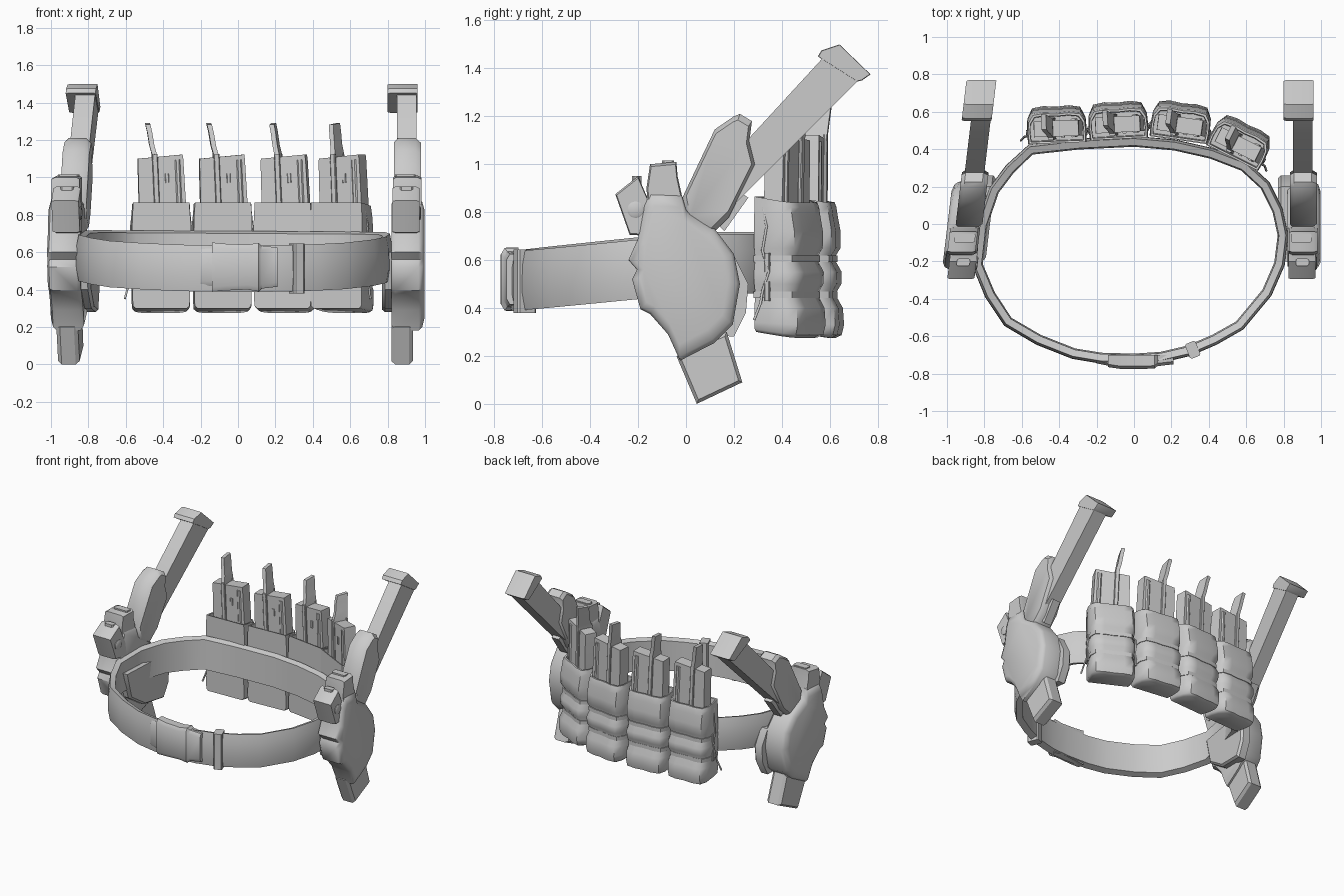
import bpy, bmesh, math
from mathutils import Vector, Matrix

if "Cube" in bpy.data.objects:
    bpy.data.objects.remove(bpy.data.objects["Cube"])


def loft(name, rings, mat=None, closed=False, angle=35):
    """Skin a list of equal-length point rings; cap the ends unless closed."""
    bm = bmesh.new()
    vs = [[bm.verts.new(p) for p in r] for r in rings]
    n = len(rings[0])
    for i in range(len(vs) if closed else len(vs) - 1):
        a, b = vs[i], vs[(i + 1) % len(vs)]
        for j in range(n):
            bm.faces.new((a[j], a[(j + 1) % n], b[(j + 1) % n], b[j]))
    if not closed:
        bm.faces.new(vs[0])
        bm.faces.new(vs[-1])
    if mat is not None:
        bm.transform(mat)
    bmesh.ops.recalc_face_normals(bm, faces=bm.faces[:])
    me = bpy.data.meshes.new(name)
    bm.to_mesh(me)
    bm.free()
    ob = bpy.data.objects.new(name, me)
    bpy.context.collection.objects.link(ob)
    bpy.ops.object.select_all(action='DESELECT')
    ob.select_set(True)
    bpy.context.view_layer.objects.active = ob
    bpy.ops.object.shade_smooth_by_angle(angle=math.radians(angle))
    return ob


def slab(name, prof, layers, mat=None, angle=35):
    """Side profile (y, z) stacked along x; layers are (x, scale about the middle)."""
    cy = sum(p[0] for p in prof) / len(prof)
    cz = sum(p[1] for p in prof) / len(prof)
    rings = [[(x, cy + (y - cy) * s, cz + (z - cz) * s) for y, z in prof] for x, s in layers]
    return loft(name, rings, mat, angle=angle)


def box(name, lo, hi, mat=None, c=0.008):
    """Box with chamfered vertical edges."""
    (x0, y0, z0), (x1, y1, z1) = lo, hi
    def ring(z):
        return [(x0 + c, y0, z), (x1 - c, y0, z), (x1, y0 + c, z), (x1, y1 - c, z),
                (x1 - c, y1, z), (x0 + c, y1, z), (x0, y1 - c, z), (x0, y0 + c, z)]
    return loft(name, [ring(z0), ring(z1)], mat, angle=20)


def cord(name, paths, r, mat):
    cu = bpy.data.curves.new(name, 'CURVE')
    cu.dimensions = '3D'
    cu.bevel_depth = r
    cu.bevel_resolution = 1
    for pts in paths:
        sp = cu.splines.new('POLY')
        sp.points.add(len(pts) - 1)
        for p, q in zip(sp.points, pts):
            p.co = (*q, 1)
    ob = bpy.data.objects.new(name, cu)
    bpy.context.collection.objects.link(ob)
    ob.matrix_world = mat


# Belt: low-poly ring, rising from the buckle to the hips
path = [(0, -.745), (-.18, -.74), (-.33, -.715), (-.52, -.64), (-.69, -.54), (-.79, -.39),
        (-.86, -.22), (-.835, 0), (-.77, .19), (-.68, .31), (-.56, .42), (-.3, .45), (0, .465),
        (.22, .445), (.42, .4), (.6, .33), (.72, .22), (.79, .08), (.82, -.06), (.8, -.22),
        (.73, -.38), (.58, -.56), (.44, -.64), (.3, -.7), (.15, -.735)]
rings = []
for i, (x, y) in enumerate(path):
    a, b = Vector(path[i - 1]), Vector(path[(i + 1) % len(path)])
    t = (b - a).normalized()
    nx, ny = -t.y, t.x
    if nx * x + ny * (y + .15) < 0:
        nx, ny = -nx, -ny
    zc = min(.513 + .1 * (y + .74), .59) - .006 * x
    rings.append([(x + nx * o, y + ny * o, zc + h) for o, h in
                  [(-.052, -.11), (-.045, .11), (-.008, .123), (.004, .06), (.006, -.05), (-.008, -.125)]])
loft("belt", rings, closed=True, angle=50)

# Buckle and strap keeper
rings = []
for x, y, h in [(-.2, -.745, .1), (-.14, -.757, .1), (-.139, -.765, .132), (-.07, -.775, .125),
                (.05, -.775, .12), (.11, -.772, .13), (.125, -.76, .115), (.21, -.75, .105)]:
    z = .52
    rings.append([(x, -.7, z - h), (x, y + .015, z - h), (x, y, z - h + .025),
                  (x, y, z + h - .025), (x, y + .015, z + h), (x, -.7, z + h)])
loft("buckle", rings)
rot = Matrix.Translation((.315, -.675, .515)) @ Matrix.Rotation(math.radians(22), 4, 'Z')
box("strap_keeper", (-.03, -.04, -.135), (.03, .045, .13), rot)

# Holstered sidearms: one on each hip, holster mirrored, gun repeated the same way round
shell = [(-.175, .83), (-.15, .885), (-.02, .88), (.0, .81), (.12, .73), (.2, .625), (.225, .5),
         (.195, .33), (.12, .255), (-.025, .18), (-.075, .29), (-.15, .375), (-.19, .395),
         (-.225, .52), (-.205, .56), (-.24, .6), (-.2, .69)]
hood = [(-.15, 1.0), (-.04, 1.01), (-.035, .95), (.02, .7), (-.15, .7), (-.165, .9)]
slide = [(-.295, .875), (-.2, .95), (-.135, .8), (-.12, .7), (-.235, .705)]
muzzle = [(-.04, .2), (.045, .0), (.235, .09), (.17, .3)]
grip = [(-.02, .85), (.07, 1.04), (.12, 1.145), (.2, 1.2), (.225, 1.21), (.275, 1.18), (.265, 1.1),
        (.29, 1.0), (.18, .78), (.1, .7), (0, .75)]
stick = [(.2, 1.04), (.6, 1.475), (.73, 1.36), (.1, .73)]
cap = [(.55, 1.45), (.565, 1.475), (.64, 1.5), (.77, 1.375), (.735, 1.35), (.715, 1.345)]
hanger = [(-.2, .6), (.2, .62), (.26, .5), (.25, .38), (.2, .28), (.0, .3), (-.15, .4)]
right = Matrix.Translation((.9, 0, 0))
left_gun = Matrix(((1, .12, 0, -.888), (0, 1, 0, 0), (0, 0, 1, 0), (0, 0, 0, 1)))
left_shell = Matrix(((-1, .12, 0, -.9), (0, 1, 0, 0), (0, 0, 1, 0), (0, 0, 0, 1)))
for side, m, g in (("right", right, right), ("left", left_shell, left_gun)):
    slab(side + "_holster_shell", shell, [(-.08, .92), (-.06, 1), (.065, 1), (.085, .95), (.097, .82)], m, 40)
    slab(side + "_holster_hood", hood, [(-.07, .92), (-.055, 1), (.06, 1), (.08, .92)], m)
    slab(side + "_pistol_slide", slide, [(-.075, .94), (-.06, 1), (.055, 1), (.07, .94)], g)
    slab(side + "_muzzle", muzzle, [(-.08, .88), (-.06, 1), (.015, 1), (.035, .88)], g, 20)
    slab(side + "_grip", grip, [(-.065, .9), (-.045, 1), (.05, 1), (.078, .88)], g, 40)
    slab(side + "_long_magazine", stick, [(-.05, 1), (.055, 1)], g)
    slab(side + "_magazine_cap", cap, [(-.1, .95), (-.085, 1), (.05, 1), (.06, .97)], g)
    slab(side + "_belt_hanger", hanger, [(-.13, .92), (-.115, 1), (-.06, 1)], m)
    disc = [(-.21 + .035 * math.cos(k * math.pi / 6), .81 + .035 * math.sin(k * math.pi / 6)) for k in range(12)]
    slab(side + "_slide_pin", disc, [(.04, 1), (.074, 1), (.078, .8)], g)
    box(side + "_rear_sight", (-.035, -.225, .88), (.035, -.185, .95), g)
    box(side + "_holster_clip", (-.06, -.1, .98), (.05, -.05, 1.015), m)
    slab(side + "_trigger_guard", [(.1, .78), (.2, .9), (.26, .86), (.16, .72)], [(-.03, 1), (.03, 1)], g)


# Pouches: puffed body, two straps, magazine with pull tab
def pouch_ring(z, w, d, y0=0.0, drop=0.0):
    """Rounded on the outer side, flat against the belt; drop shifts the outer edge in height."""
    pts = [(-w, 0), (w, 0), (w + .004, .35), (w, .7), (w * .84, .95), (w * .45, 1), (0, .97),
           (-w * .45, 1), (-w * .84, .95), (-w, .7), (-w - .004, .35)]
    return [(x, y0 + d * k, z + drop * k) for x, k in pts]


def pouch(i, x, y, deg):
    m = Matrix.Translation((x, y, 0)) @ Matrix.Rotation(math.radians(deg), 4, 'Z')
    n = "pouch_%d_" % i
    rows = [(.3, .137, .165, 0, -.025), (.312, .15, .19, 0, -.025), (.34, .153, .2, 0, -.01), (.4, .153, .195),
            (.445, .147, .17), (.465, .147, .168), (.5, .155, .188), (.55, .156, .19), (.595, .148, .165),
            (.615, .148, .163), (.65, .155, .185), (.72, .156, .185), (.79, .155, .172),
            (.83, .152, .168, 0, -.01), (.865, .15, .16, 0, -.025)]
    rings = [pouch_ring(*r) for r in rows]
    rings += [pouch_ring(.862, .14, .138, .01, -.022), pouch_ring(.79, .138, .13, .015)]
    loft(n + "body", rings, m, angle=50)
    for z in (.455, .605):
        loft(n + "strap", [pouch_ring(z - .014, .153, .176, -.004), pouch_ring(z + .014, .153, .176, -.004)], m)
    for z in (.47, .59):
        for s in (-1, 1):
            box(n + "side_loop", (s * .156 - .008, .05, z - .04), (s * .156 + .008, .075, z + .04), m, .004)
    # magazine, leaning slightly
    t = m @ Matrix.Translation((.008, 0, .85)) @ Matrix.Rotation(math.radians(-2.5), 4, 'Y') @ Matrix.Translation((0, 0, -.85))
    def mag(z, s, dz=0):
        return [(-.128 * s, .035, z), (.128 * s, .035, z + dz), (.128 * s, .12, z + dz), (-.128 * s, .12, z)]
    loft(n + "magazine", [mag(.7, 1), mag(1.08, .95, .012), mag(1.105, .93, .012)], t)
    box(n + "magazine_rib", (.075, .028, .8), (.105, .128, 1.09), t)
    box(n + "magazine_slot", (.02, .028, .97), (.04, .04, 1.02), t, .003)
    # pull strap: a leg on each face joined by the upright tab
    for a, b in ((.018, .036), (.12, .136)):
        box(n + "strap_leg", (-.045, a, .8), (-.015, b, 1.125), t, .004)
    tab = [(1.09, -.03, .018, .136), (1.125, -.032, .03, .136), (1.17, -.042, .05, .14),
           (1.24, -.05, .06, .148), (1.285, -.058, .075, .155)]
    loft(n + "pull_tab", [[(c - .013, a, z), (c + .013, a, z), (c + .013, b, z + .008), (c - .013, b, z + .008)]
                          for z, c, a, b in tab], t)
    # shock cord down both sides; loose ends only on the outermost pouches
    paths = []
    for s in (-1, 1):
        p = [(s * .15, .04, .82), (s * .16, .06, .74), (s * .158, .04, .64), (s * .16, .07, .55), (s * .158, .04, .47)]
        if (i, s) in ((1, -1), (4, 1)):
            p += [(s * .175, .04, .42), (s * .195, .02, .35)]
        paths.append(p)
    cord(n + "cord", paths, .006, m)


for i, (x, y, deg) in enumerate([(-.41, .433, 2), (-.08, .455, 3), (.238, .452, -8), (.525, .355, -27)], 1):
    pouch(i, x, y, deg)
